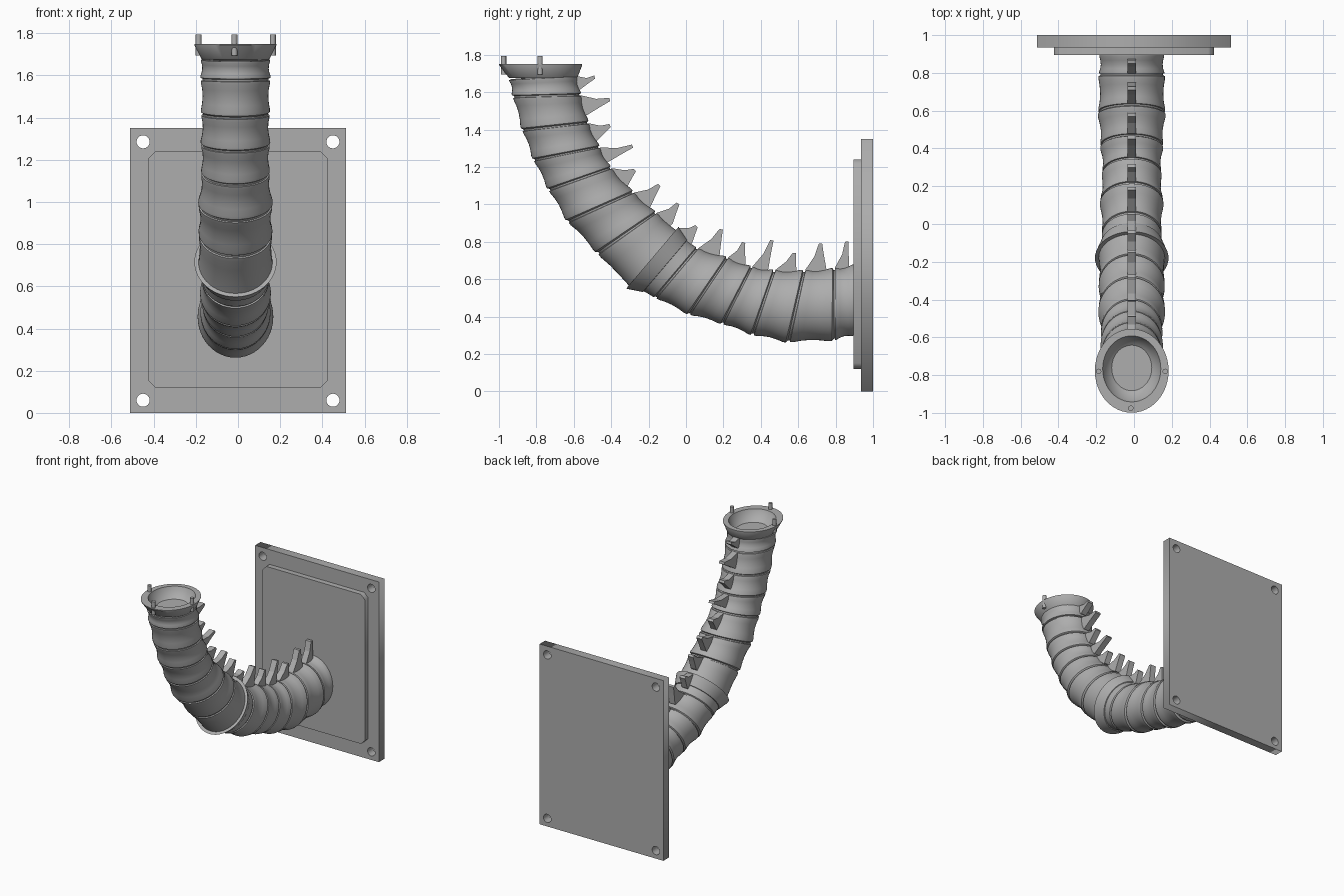
import bpy, bmesh, math
from mathutils import Vector

old = bpy.data.objects.get("Cube")
if old:
    bpy.data.objects.remove(old, do_unlink=True)

GREY = (0.42, 0.42, 0.42, 1)
grey = bpy.data.materials.new("plain grey")
grey.use_nodes = True
grey.diffuse_color = GREY
grey.node_tree.nodes["Principled BSDF"].inputs["Base Color"].default_value = GREY

ARM_X = -0.012
SIDES = 48


def finish(obj, smooth=False):
    obj.data.materials.clear()
    obj.data.materials.append(grey)
    bpy.ops.object.select_all(action="DESELECT")
    obj.select_set(True)
    bpy.context.view_layer.objects.active = obj
    if smooth:
        bpy.ops.object.shade_smooth_by_angle(angle=math.radians(35))
    return obj


def mesh_object(name, bm, smooth=False):
    bmesh.ops.recalc_face_normals(bm, faces=bm.faces)
    mesh = bpy.data.meshes.new(name)
    bm.to_mesh(mesh)
    bm.free()
    obj = bpy.data.objects.new(name, mesh)
    bpy.context.collection.objects.link(obj)
    return finish(obj, smooth)


def side_point(p, x=ARM_X):
    return Vector((x, p[0], p[1]))


def loft(name, rings, squash=0.9, cap_end=True):
    """Skin elliptical rings, each given as (upper point, lower point, scale)."""
    bm = bmesh.new()
    loops = []
    for upper, lower, scale in rings:
        centre, axis = (upper + lower) / 2, (upper - lower) / 2 * scale
        across = Vector((axis.length * squash, 0, 0))
        angles = [math.tau * k / SIDES for k in range(SIDES)]
        loops.append([bm.verts.new(centre + axis * math.cos(a) + across * math.sin(a))
                      for a in angles])
    for a, b in zip(loops, loops[1:]):
        for k in range(SIDES):
            n = (k + 1) % SIDES
            bm.faces.new((a[k], a[n], b[n], b[k]))
    bm.faces.new(loops[0])
    if cap_end:
        bm.faces.new(loops[-1])
    return mesh_object(name, bm, smooth=True)


def prism(name, outline, width):
    """Extrude a side outline evenly to both sides of the arm's middle."""
    bm = bmesh.new()
    face = bm.faces.new([bm.verts.new(p - Vector((width / 2, 0, 0))) for p in outline])
    side = bmesh.ops.extrude_face_region(bm, geom=[face])["geom"]
    moved = [v for v in side if isinstance(v, bmesh.types.BMVert)]
    bmesh.ops.translate(bm, verts=moved, vec=(width, 0, 0))
    return mesh_object(name, bm)


def panel(name, outlines, y_front, y_back):
    """Filled outline in x and z, with any inner outlines left as holes."""
    curve = bpy.data.curves.new(name, "CURVE")
    curve.dimensions = "2D"
    curve.fill_mode = "BOTH"
    curve.extrude = (y_back - y_front) / 2
    for points in outlines:
        spline = curve.splines.new("POLY")
        spline.points.add(len(points) - 1)
        for p, (x, z) in zip(spline.points, points):
            p.co = (x, z, 0, 1)
        spline.use_cyclic_u = True
    obj = bpy.data.objects.new(name, curve)
    bpy.context.collection.objects.link(obj)
    obj.rotation_euler.x = math.pi / 2
    obj.location.y = (y_front + y_back) / 2
    finish(obj)
    bpy.ops.object.convert(target="MESH")
    return obj


def circle(x, z, r, n=24):
    return [(x + r * math.cos(math.tau * k / n), z + r * math.sin(math.tau * k / n))
            for k in range(n)]


# Wall plate with four bolt holes
W, H = 0.513, 1.35
holes = [circle(x, z, 0.031) for x in (-0.45, 0.45) for z in (0.06, H - 0.065)]
panel("wall_plate", [[(-W, 0), (W, 0), (W, H), (-W, H)]] + holes, 0.935, 1.0)

# Raised panel with clipped corners
w, low, high, c = 0.424, 0.12, 1.24, 0.032
panel("raised_panel", [[(-w + c, low), (w - c, low), (w, low + c), (w, high - c),
                        (w - c, high), (-w + c, high), (-w, high - c), (-w, low + c)]],
      0.895, 0.94)

# Joints along the arm, from wall to tip: upper and lower edge as (y, z)
UPPER = [(.9, .68), (.79, .66), (.63, .65), (.47, .65), (.35, .67), (.22, .72),
         (.06, .77), (-.04, .88), (-.16, .96), (-.28, 1.07), (-.4, 1.2),
         (-.46, 1.31), (-.52, 1.44), (-.56, 1.59), (-.58, 1.69)]
LOWER = [(.9, .3), (.79, .27), (.54, .26), (.35, .3), (.19, .36), (.01, .41),
         (-.17, .5), (-.32, .55), (-.48, .74), (-.64, .91), (-.74, 1.08),
         (-.82, 1.24), (-.88, 1.4), (-.93, 1.58), (-.95, 1.67)]
SPIKE_TIPS = [(.85, .8), (.71, .79), (.57, .74), (.45, .81), (.3, .8), (.18, .87),
              (.05, .89), (-.05, 1.01), (-.15, 1.11), (-.28, 1.19), (-.29, 1.32),
              (-.41, 1.43), (-.41, 1.57), (-.49, 1.69)]
upper = [side_point(p) for p in UPPER]
lower = [side_point(p) for p in LOWER]

# Segment profiles: (position along the segment, radius scale)
WAISTED = [(0, .94), (.04, 1), (.12, 1), (.3, .965), (.5, .945), (.7, .955),
           (.86, .985), (.94, .985), (.95, .94), (1, .94)]
FLARED = [(0, .94), (.04, .98), (.3, .93), (.45, .91), (.46, .94), (1, 1)]
AFTER_FLARE = [(0, .9), (.1, .9), (.3, .91), (.6, .93), (.86, .98), (.94, .98),
               (.95, .94), (1, .94)]
SPECIAL = {6: FLARED, 7: AFTER_FLARE}
last = len(upper) - 2

for i, tip in enumerate(SPIKE_TIPS):
    u0, u1, l0, l1 = upper[i], upper[i + 1], lower[i], lower[i + 1]
    rings = [(u0.lerp(u1, t), l0.lerp(l1, t), s) for t, s in SPECIAL.get(i, WAISTED)]
    loft(f"arm_segment_{i + 1}", rings, cap_end=i != last)

    # Flat curved spike on the back of the segment
    tip = side_point(tip)
    near, far = u0.lerp(u1, .25), u0.lerp(u1, .95)
    back = (near - far).normalized()
    sink = (l0 - u0).normalized() * 0.045
    prism(f"spike_{i + 1}", [far + sink, far, far.lerp(tip, .5) + back * .012, tip,
                             tip + back * .018, near.lerp(tip, .6) + back * .01,
                             near, near + sink], 0.045)


# Flared collar with a stepped bowl inside
def collar_ring(r, z, dy=0):
    return side_point((-.777 + dy + r, z)), side_point((-.777 + dy - r, z)), 1


loft("collar", [collar_ring(.178, 1.675, .012), collar_ring(.186, 1.682, .012),
                collar_ring(.222, 1.745), collar_ring(.222, 1.75),
                collar_ring(.175, 1.75, .01), collar_ring(.165, 1.725, .01),
                collar_ring(.13, 1.68, .015), collar_ring(.092, 1.66, .015),
                collar_ring(.09, 1.635, .015)], squash=0.88)

# Three locating pegs on the collar rim
for name, x, y in (("right", -.187, -.78), ("left", .165, -.78), ("front", -.017, -.975)):
    bpy.ops.mesh.primitive_cylinder_add(vertices=20, radius=.014, depth=.1,
                                        location=(x, y, 1.745))
    peg = bpy.context.object
    peg.name = f"{name}_peg"
    finish(peg, smooth=True)
